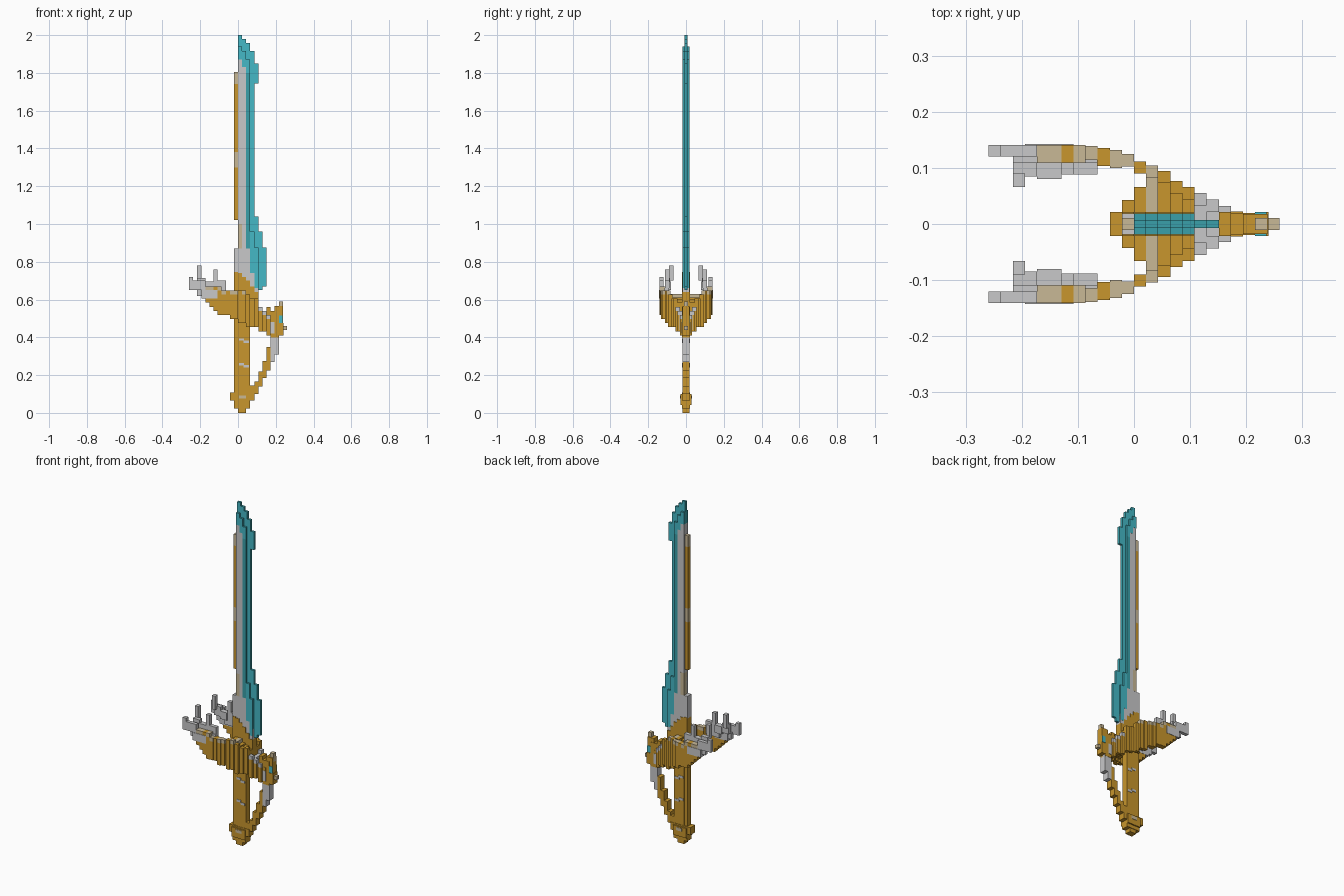
import bpy, bmesh
from mathutils import Matrix, Vector

V = 0.0216  # voxel size


def material(name, rgb):
    m = bpy.data.materials.new(name)
    m.diffuse_color = (*rgb, 1)
    return m


MATS = [material("gold", (0.578, 0.305, 0.026)),
        material("silver", (0.578, 0.578, 0.585)),
        material("tan", (0.578, 0.479, 0.305)),
        material("bright teal", (0.06, 0.485, 0.565)),
        material("deep teal", (0.042, 0.352, 0.402))]
GOLD, SILVER, TAN, TEAL, DEEP = range(5)


def part(name, boxes, mirror=False, edge_mat=None):
    """boxes: (x0, x1, y0, y1, z0, z1, colour); edge_mat recolours faces not facing +-y"""
    bm = bmesh.new()
    for x0, x1, y0, y1, z0, z1, mat in boxes:
        for s in ((1, -1) if mirror else (1,)):
            c = Vector(((x0 + x1) / 2, s * (y0 + y1) / 2, (z0 + z1) / 2))
            mtx = Matrix.Translation(c) @ Matrix.Diagonal((x1 - x0, y1 - y0, z1 - z0, 1))
            vs = bmesh.ops.create_cube(bm, size=1, matrix=mtx)["verts"]
            for f in {f for v in vs for f in v.link_faces}:
                f.normal_update()
                side = abs(f.normal.y) > 0.5
                f.material_index = mat if side or edge_mat is None else edge_mat
    me = bpy.data.meshes.new(name)
    bm.to_mesh(me)
    bm.free()
    for m in MATS:
        me.materials.append(m)
    ob = bpy.data.objects.new(name, me)
    bpy.context.collection.objects.link(ob)


def columns(start, spans, half, mat):
    """voxel-wide columns side by side in x, each with (z0, z1)"""
    return [(start + i * V, start + (i + 1) * V, -half, half, a, b, mat)
            for i, (a, b) in enumerate(spans)]


def lerp(pts, x):
    for (xa, a), (xb, b) in zip(pts, pts[1:]):
        if x <= xb:
            return a + (b - a) * max(0, (x - xa) / (xb - xa))
    return pts[-1][1]


def snap(v):
    return round(v / V) * V


# glowing thin cutting edge
part("blade_edge",
     columns(0, [(1.87, 2.0), (1.83, 1.98), (1.80, 1.957), (0.72, 1.915),
                 (0.66, 1.04), (0.65, 0.96), (0.67, 0.875)], 0.0075, TEAL)
     + [(4 * V, 5 * V, -0.0075, 0.0075, 1.745, 1.85, TEAL)], edge_mat=DEEP)

# thicker inner layer of the edge
part("blade_edge_bevel",
     columns(0, [(1.87, 1.94), (1.83, 1.915)], 0.019, TEAL)
     + [(2 * V, 3 * V, -0.019, 0.019, 1.80, 1.87, TEAL),
        (2 * V, 3 * V, -0.019, 0.019, 0.87, 1.80, DEEP),
        (3 * V, 4 * V, -0.019, 0.019, 0.74, 0.96, TEAL),
        (4 * V, 5 * V, -0.019, 0.019, 0.66, 0.875, TEAL)], edge_mat=DEEP)

# metal blade body
part("blade_body",
     columns(0, [(0.74, 1.87), (0.72, 1.83), (0.70, 0.87), (0.67, 0.79), (0.64, 0.70)],
             0.0185, SILVER)
     + [(-V, 0, -0.0185, 0.0185, 0.74, 0.87, SILVER),
        (0, V, -0.0187, 0.0187, 0.87, 1.0, TAN)])

# gilded back of the blade
part("blade_spine", [(-V, 0, -0.0108, 0.0108, a, b, m) for a, b, m in
                     [(1.02, 1.30, GOLD), (1.30, 1.38, TAN), (1.38, 1.54, GOLD),
                      (1.54, 1.74, GOLD), (1.74, 1.806, TAN)]])

# stepped gold collar at the blade root
part("blade_collar",
     columns(-V, [(0.5, 0.745), (0.5, 0.74), (0.5, 0.72), (0.5, 0.70),
                  (0.5, 0.67), (0.5, 0.64)], 0.0215, GOLD))

# solid middle of the guard
part("guard_plate",
     [(x0, x1, -y, y, z0, z1, m) for x0, x1, y, z0, z1, m in
      [(-V, 0, 0.043, 0.52, 0.62, GOLD), (0, V, 0.066, 0.50, 0.63, GOLD),
       (V, 2 * V, 0.09, 0.50, 0.63, TAN), (2 * V, 3 * V, 0.085, 0.48, 0.61, GOLD),
       (3 * V, 4 * V, 0.07, 0.48, 0.60, GOLD), (4 * V, 5 * V, 0.055, 0.46, 0.585, GOLD),
       (5 * V, 6 * V, 0.04, 0.46, 0.54, SILVER), (6 * V, 7 * V, 0.035, 0.44, 0.52, SILVER)]])

# curved slatted shell, swept back on both sides
OUT = [(-0.26, 0.141), (-0.09, 0.141), (-0.02, 0.13), (0.01, 0.112), (0.05, 0.098),
       (0.075, 0.077), (0.097, 0.066), (0.14, 0.044), (0.18, 0.022)]
LOW = [(-0.18, 0.60), (-0.11, 0.53), (-0.02, 0.50), (0.05, 0.46), (0.12, 0.435), (0.18, 0.41)]
TOP = [(-0.18, 0.68), (-0.10, 0.66), (-0.04, 0.645), (0.03, 0.64), (0.1, 0.60),
       (0.13, 0.54), (0.18, 0.50)]
shell = []
for i in range(-8, 8):
    x = (i + 0.5) * V
    y, lo, hi = lerp(OUT, x), snap(lerp(LOW, x)), snap(lerp(TOP, x))
    cap = TAN if i < 2 and i % 3 else SILVER if i > 4 else GOLD
    thick = 0.022 if i >= -1 else 0.032
    shell.append((i * V, (i + 1) * V, y - thick, y, lo, hi - V, GOLD))
    shell.append((i * V, (i + 1) * V, y - thick, y, hi - V, hi, cap))
part("guard_shell", shell, mirror=True)

# silver feather tips of the guard
part("guard_feathers",
     [(x0 * V, x1 * V, y0, y1, z0, z1, SILVER) for x0, x1, y0, y1, z0, z1 in
      [(-12, -11, 0.12, 0.141, 0.65, 0.72), (-11, -8, 0.12, 0.141, 0.65, 0.70),
       (-10, -6, 0.11, 0.13, 0.62, 0.66), (-9, -5, 0.108, 0.143, 0.605, 0.65),
       (-10, -9, 0.066, 0.09, 0.70, 0.78), (-10, -8, 0.085, 0.11, 0.66, 0.715),
       (-8, -6, 0.08, 0.11, 0.65, 0.695), (-7, -3, 0.09, 0.115, 0.62, 0.66),
       (-6, -5, 0.088, 0.11, 0.66, 0.76), (-5, -3, 0.088, 0.11, 0.66, 0.70)]],
     mirror=True)

# front ornament of the knuckle guard
part("knuckle_ornament",
     [(x0 * V, x1 * V, -y, y, z0, z1, m) for x0, x1, y, z0, z1, m in
      [(6, 9, 0.022, 0.43, 0.50, GOLD), (7, 8, 0.021, 0.50, 0.56, GOLD),
       (8, 10, 0.02, 0.40, 0.54, GOLD), (9, 11, 0.018, 0.41, 0.565, GOLD),
       (10, 11, 0.011, 0.54, 0.59, TAN), (11, 12, 0.011, 0.44, 0.46, TAN),
       (10, 11.1, 0.021, 0.41, 0.475, GOLD), (7, 9, 0.0225, 0.42, 0.48, SILVER)]])
part("gem", [(10 * V, 10.95 * V, -0.021, 0.021, 0.477, 0.515, TEAL)])

# stepped bow from ornament to pommel
bow = [(9, 0.31, 0.41), (8, 0.27, 0.42), (7, 0.225, 0.35), (6, 0.185, 0.275),
       (5, 0.14, 0.22), (4, 0.10, 0.165), (3, 0.075, 0.145)]
part("knuckle_bow", [(i * V, (i + 1) * V, -0.0185, 0.0185, a, b,
                      SILVER if i in (8, 9) else GOLD) for i, a, b in bow])

# grip with inlaid silver dashes
part("grip", [(-V, 0, -0.015, 0.015, 0.1, 0.52, GOLD),
              (0, 3 * V, -0.019, 0.019, 0.1, 0.52, GOLD)])
part("grip_inlay",
     [(x * V, (x + 1.3) * V, -0.021, 0.021, z, z + 0.013, SILVER)
      for z0 in (0.24, 0.37) for x, z in ((0.2, z0 + 0.012), (1.4, z0))])

# stepped pommel
part("pommel",
     [(-2 * V, 4 * V, -0.0215, 0.0215, 0.065, 0.108, GOLD),
      (-V, 3 * V, -0.029, 0.029, 0.043, 0.1, GOLD),
      (-V, 3 * V, -0.0215, 0.0215, 0.022, 0.065, GOLD),
      (0, 2 * V, -0.018, 0.018, 0, 0.04, GOLD),
      (0.3 * V, 2 * V, -0.031, 0.031, 0.075, 0.093, TAN)])
